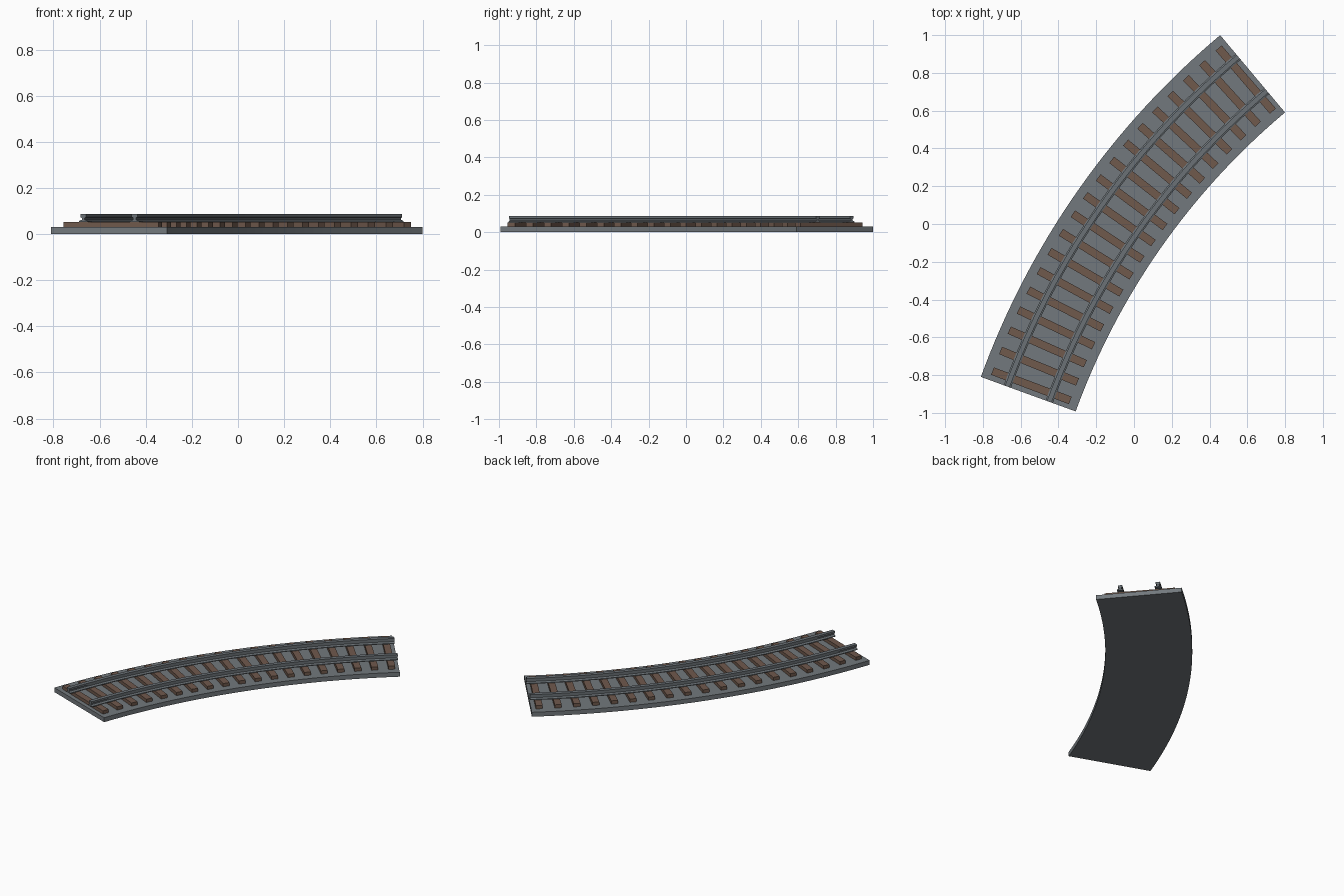
import bpy, bmesh, math
from mathutils import Matrix, Vector

cube = bpy.data.objects.get("Cube")
if cube:
    bpy.data.objects.remove(cube, do_unlink=True)

# The track follows an arc about this centre
CENTRE = Vector((3.199, -2.269, 0))
RADIUS, START, END = 4.0, math.radians(160), math.radians(130)
SLEEPERS, STEPS = 19, 32


def material(name, rgb):
    mat = bpy.data.materials.new(name)
    mat.use_nodes = True
    mat.diffuse_color = (*rgb, 1)
    mat.node_tree.nodes["Principled BSDF"].inputs["Base Color"].default_value = (*rgb, 1)
    return mat


def finish(name, bm, mat):
    bmesh.ops.recalc_face_normals(bm, faces=bm.faces)
    mesh = bpy.data.meshes.new(name)
    bm.to_mesh(mesh)
    bm.free()
    mesh.materials.append(mat)
    obj = bpy.data.objects.new(name, mesh)
    bpy.context.collection.objects.link(obj)
    return obj


def sweep(name, profile, offset, mat):
    """Sweep a closed (radial, height) profile along the arc."""
    bm = bmesh.new()
    rings = []
    for i in range(STEPS + 1):
        a = START + (END - START) * i / STEPS
        out = Vector((math.cos(a), math.sin(a), 0))
        rings.append([bm.verts.new(CENTRE + out * (RADIUS + offset + r) + Vector((0, 0, z)))
                      for r, z in profile])
    n = len(profile)
    for low, high in zip(rings, rings[1:]):
        for j in range(n):
            k = (j + 1) % n
            bm.faces.new((low[j], low[k], high[k], high[j]))
    bm.faces.new(rings[0])
    bm.faces.new(rings[-1])
    return finish(name, bm, mat)


stone = material("grey ballast", (0.17, 0.19, 0.205))
steel = material("rail steel", (0.145, 0.165, 0.18))
wood = material("brown wood", (0.16, 0.10, 0.073))

# Ballast bed
half = 0.267
sweep("ballast_bed", [(-half, 0), (half, 0), (half, 0.03), (-half, 0.03)], 0, stone)

# Rails: foot, web and head, mirrored from one half profile
side = [(0.02, 0.052), (0.02, 0.057), (0.006, 0.062), (0.006, 0.07),
        (0.013, 0.073), (0.013, 0.086)]
rail = side + [(-r, z) for r, z in reversed(side)]
sweep("outer_rail", rail, 0.118, steel)
sweep("inner_rail", rail, -0.118, steel)

# Sleepers, spaced evenly along the arc
bm = bmesh.new()
inset = math.radians(0.68)
for i in range(SLEEPERS):
    a = START - inset + (END - START + 2 * inset) * i / (SLEEPERS - 1)
    place = (Matrix.Translation(CENTRE) @ Matrix.Rotation(a, 4, "Z")
             @ Matrix.Translation((RADIUS, 0, 0.041))
             @ Matrix.Diagonal((0.44, 0.042, 0.022, 1)))
    bmesh.ops.create_cube(bm, size=1, matrix=place)
finish("sleepers", bm, wood)
